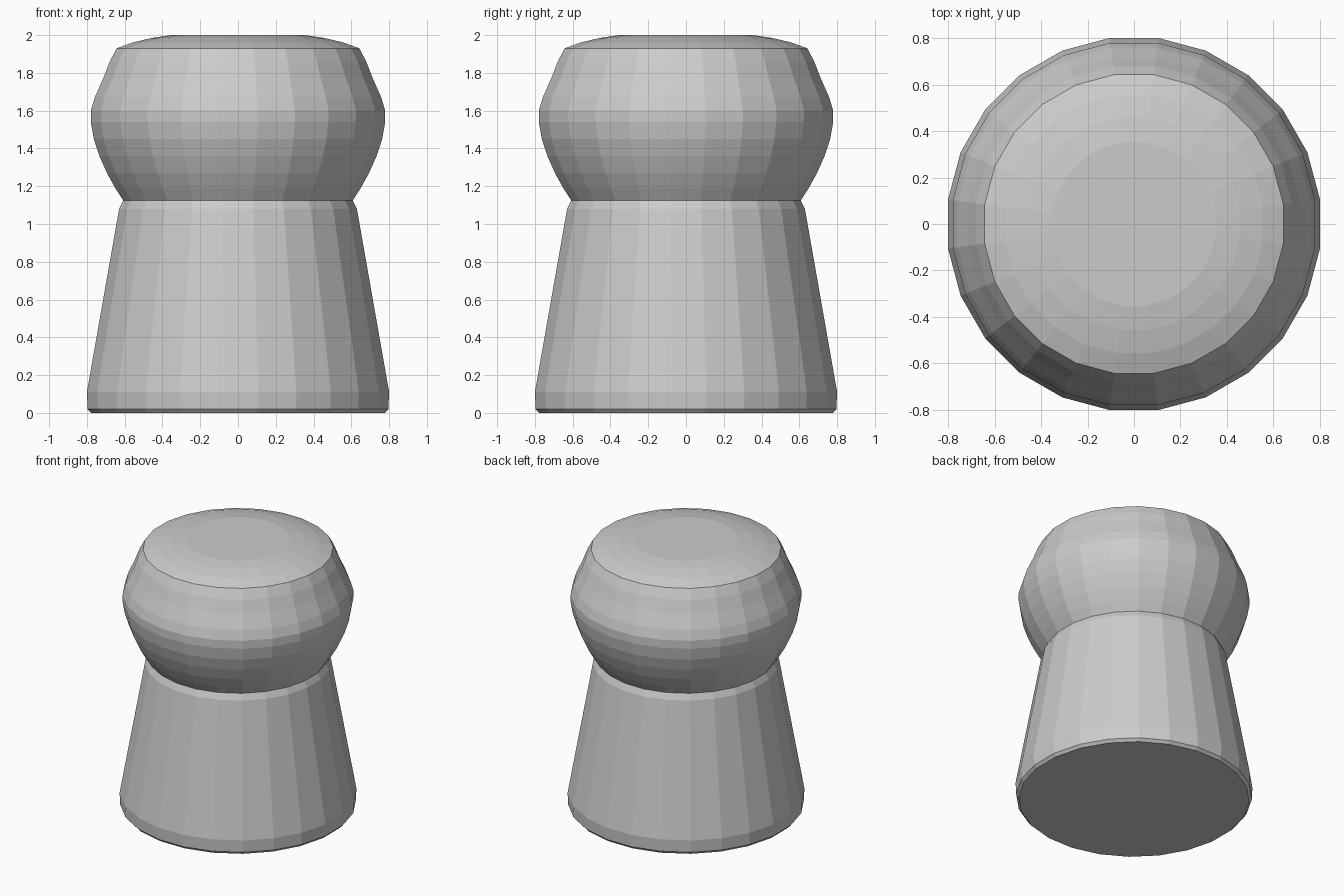
import bpy
import bmesh
from math import cos, sin, tau

cube = bpy.data.objects.get("Cube")
if cube:
    bpy.data.objects.remove(cube, do_unlink=True)

SIDES = 24
NECK = (0.613, 1.125)

grey = bpy.data.materials.new("plain grey")
grey.use_nodes = True
grey.diffuse_color = (0.6, 0.6, 0.6, 1)
grey.node_tree.nodes["Principled BSDF"].inputs["Base Color"].default_value = (0.6, 0.6, 0.6, 1)


def lathe(name, profile, cap_bottom=False, cap_top=False):
    """Revolve (radius, height) points, listed bottom to top, around z."""
    bm = bmesh.new()
    rings = []
    for radius, z in profile:
        angles = [(i + 0.5) * tau / SIDES for i in range(SIDES)]
        rings.append([bm.verts.new((radius * cos(a), radius * sin(a), z)) for a in angles])
    for low, high in zip(rings, rings[1:]):
        for i in range(SIDES):
            j = (i + 1) % SIDES
            bm.faces.new((low[i], low[j], high[j], high[i]))
    if cap_bottom:
        bm.faces.new(rings[0][::-1])
    if cap_top:
        bm.faces.new(rings[-1])
    mesh = bpy.data.meshes.new(name)
    bm.to_mesh(mesh)
    bm.free()
    mesh.materials.append(grey)
    obj = bpy.data.objects.new(name, mesh)
    bpy.context.collection.objects.link(obj)
    return obj


# Tapered stem with a small chamfer at the foot and a rounded neck
lathe("stem", [(0.785, 0), (0.803, 0.02), (0.807, 0.11), (0.635, 1.08), NECK],
      cap_bottom=True)

# Bulging head with a flat top
lathe("head", [NECK, (0.655, 1.19), (0.7, 1.27), (0.74, 1.36), (0.77, 1.45),
               (0.786, 1.54), (0.786, 1.6), (0.765, 1.67), (0.72, 1.77),
               (0.685, 1.86), (0.648, 1.93), (0.56, 1.962), (0.46, 1.985), (0.355, 2)],
      cap_top=True)
